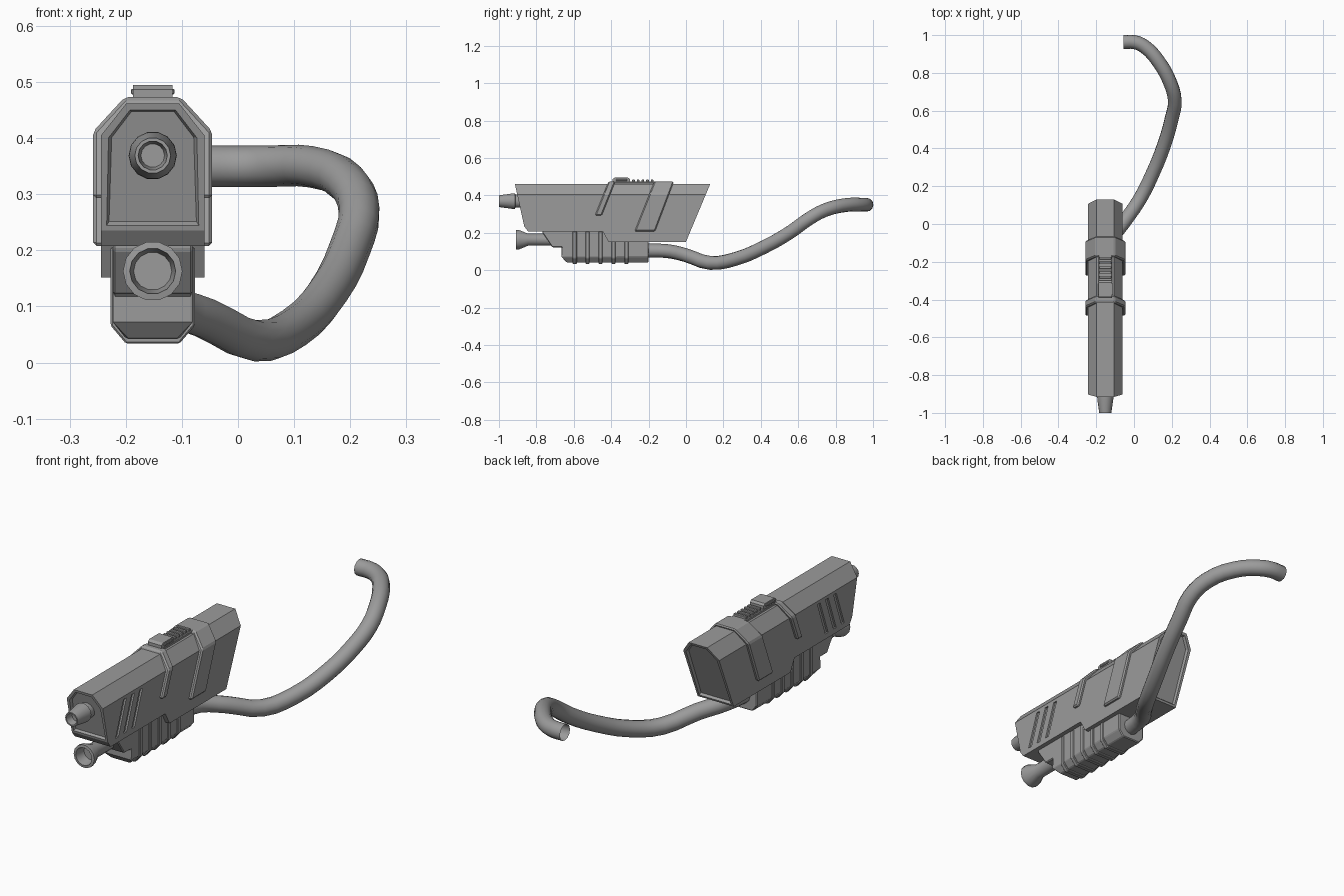
import bpy, bmesh, math
from mathutils import Vector, Matrix

if "Cube" in bpy.data.objects:
    bpy.data.objects.remove(bpy.data.objects["Cube"], do_unlink=True)

CX = -0.152  # centre plane of the housing

grey = bpy.data.materials.new("gunmetal_grey")
grey.use_nodes = True
grey.diffuse_color = (0.33, 0.33, 0.33, 1)
grey.node_tree.nodes["Principled BSDF"].inputs["Base Color"].default_value = (0.33, 0.33, 0.33, 1)


def activate(ob):
    bpy.ops.object.select_all(action="DESELECT")
    ob.select_set(True)
    bpy.context.view_layer.objects.active = ob


def finish(name, bm, bevel=0.0, smooth=False):
    bmesh.ops.recalc_face_normals(bm, faces=bm.faces)
    me = bpy.data.meshes.new(name)
    bm.to_mesh(me)
    bm.free()
    me.materials.append(grey)
    ob = bpy.data.objects.new(name, me)
    bpy.context.collection.objects.link(ob)
    activate(ob)
    if bevel:
        mod = ob.modifiers.new("bevel", "BEVEL")
        mod.width = bevel
        mod.segments = 1
        mod.limit_method = "ANGLE"
        bpy.ops.object.modifier_apply(modifier=mod.name)
    if smooth:
        bpy.ops.object.shade_smooth_by_angle(angle=math.radians(35))
    return ob


def prism(pts, x0, x1):
    """Extrude a side outline (y, z) between two x offsets from the centre plane."""
    bm = bmesh.new()
    face = bm.faces.new([bm.verts.new((CX + x0, y, z)) for y, z in pts])
    new = bmesh.ops.extrude_face_region(bm, geom=[face])["geom"]
    verts = [v for v in new if isinstance(v, bmesh.types.BMVert)]
    bmesh.ops.translate(bm, vec=(x1 - x0, 0, 0), verts=verts)
    bmesh.ops.recalc_face_normals(bm, faces=bm.faces)
    return bm


def chamfer(bm, xa, za, xb, zb):
    """Slice both long corners along the line (xa, za)-(xb, zb)."""
    for s in (-1, 1):
        no = Vector((s * abs(zb - za), 0, math.copysign(abs(xa - xb), zb - za)))
        bmesh.ops.bisect_plane(bm, geom=bm.verts[:] + bm.edges[:] + bm.faces[:],
                               plane_co=(CX + s * xa, 0, za), plane_no=no, clear_outer=True)
        bmesh.ops.holes_fill(bm, edges=[e for e in bm.edges if e.is_boundary])
    bmesh.ops.recalc_face_normals(bm, faces=bm.faces)


def box(name, y0, y1, z0, z1, half, bevel=0.0):
    return finish(name, prism([(y0, z0), (y1, z0), (y1, z1), (y0, z1)], -half, half), bevel)


def lathe(name, profile, z, steps=14):
    """Turn (radius, y) points around a lengthwise axis."""
    bm = bmesh.new()
    vs = [bm.verts.new((CX + r, y, z)) for r, y in profile]
    es = [bm.edges.new(p) for p in zip(vs, vs[1:])]
    bmesh.ops.spin(bm, geom=vs + es, cent=(CX, 0, z), axis=(0, 1, 0),
                   angle=math.tau, steps=steps)
    bmesh.ops.remove_doubles(bm, verts=bm.verts, dist=0.0005)
    return finish(name, bm, smooth=True)


# Main housing with recessed end panels
bm = prism([(-0.915, 0.462), (0.13, 0.462), (0.0, 0.152), (-0.415, 0.152),
            (-0.445, 0.208), (-0.845, 0.208), (-0.865, 0.235)], -0.092, 0.092)
chamfer(bm, 0.092, 0.405, 0.047, 0.462)
for s in (-1, 1):
    ends = [f for f in bm.faces if f.normal.y * s > 0.8 and f.calc_area() > 0.03]
    bmesh.ops.inset_region(bm, faces=ends, thickness=0.014, depth=0)
    bmesh.ops.inset_region(bm, faces=ends, thickness=0.006, depth=-0.012)
housing = finish("housing", bm)

# Slanted grooves cut in both sides
for side in (-1, 1):
    for i in range(3):
        y = -0.808 + i * 0.059
        pts = [(y, 0.232), (y + 0.02, 0.232), (y + 0.078, 0.39), (y + 0.058, 0.39)]
        cutter = finish("groove_cutter", prism(pts, side * 0.084, side * 0.13))
        cutter.hide_render = True
        activate(housing)
        mod = housing.modifiers.new("groove", "BOOLEAN")
        mod.operation = "DIFFERENCE"
        mod.solver = "EXACT"
        mod.object = cutter
        bpy.ops.object.modifier_apply(modifier=mod.name)
        bpy.data.objects.remove(cutter, do_unlink=True)

# Raised bands wrapped over the housing
for name, pts in (
    ("front_band", [(-0.415, 0.473), (-0.378, 0.473), (-0.45, 0.293), (-0.487, 0.293)]),
    ("rear_band", [(-0.17, 0.473), (-0.065, 0.473), (-0.165, 0.208), (-0.275, 0.208)]),
):
    bm = prism(pts, -0.106, 0.106)
    chamfer(bm, 0.106, 0.412, 0.05, 0.473)
    finish(name, bm, 0.006)

# Top rail, sight block and grip ridges
box("top_rail", -0.39, -0.15, 0.45, 0.473, 0.036, 0.003)
block = [(-0.392, 0.465), (-0.392, 0.487), (-0.38, 0.495), (-0.31, 0.495), (-0.3, 0.487), (-0.3, 0.465)]
finish("sight_block", prism(block, -0.035, 0.035))
box("sight_block_flange", -0.375, -0.315, 0.478, 0.488, 0.039, 0.002)
for i in range(5):
    y = -0.288 + i * 0.025
    box("top_ridge", y, y + 0.014, 0.465, 0.484, 0.032, 0.002)

# Lower grip with raised ribs
bm = prism([(-0.768, 0.212), (-0.768, 0.2), (-0.715, 0.122), (-0.665, 0.122), (-0.665, 0.072),
            (-0.64, 0.042), (-0.2, 0.042), (-0.2, 0.212)], -0.071, 0.071)
chamfer(bm, 0.071, 0.072, 0.047, 0.042)
finish("lower_grip", bm, 0.004)
for i in range(5):
    y = -0.606 + i * 0.069
    bm = prism([(y, 0.034), (y + 0.022, 0.034), (y + 0.022, 0.206), (y, 0.206)], -0.075, 0.075)
    chamfer(bm, 0.075, 0.066, 0.048, 0.034)
    finish("grip_rib", bm, 0.003)

# Upper nozzle and flared lower nozzle, both hollow at the mouth
lathe("upper_nozzle", [(0, -0.87), (0.036, -0.87), (0.036, -0.912), (0.043, -0.915),
                       (0.042, -0.93), (0.032, -1.0), (0.026, -1.0), (0.021, -0.965),
                       (0, -0.965)], 0.369)
lathe("lower_nozzle", [(0, -0.7), (0.033, -0.7), (0.033, -0.845), (0.053, -0.892),
                       (0.053, -0.908), (0.041, -0.91), (0.034, -0.86), (0, -0.86)], 0.163)

# Trailing hose, open at its far end
path = [(-0.152, -0.22, 0.105), (-0.13, -0.1, 0.102), (-0.06, 0.0, 0.08), (0.03, 0.13, 0.039),
        (0.1, 0.27, 0.062), (0.16, 0.42, 0.125), (0.2, 0.56, 0.205), (0.216, 0.65, 0.27),
        (0.195, 0.74, 0.32), (0.13, 0.86, 0.349), (0.055, 0.94, 0.35), (0.0, 0.963, 0.35),
        (-0.055, 0.963, 0.35)]
curve = bpy.data.curves.new("hose", "CURVE")
curve.dimensions = "3D"
curve.bevel_depth = 0.037
curve.bevel_resolution = 4
curve.resolution_u = 3
spline = curve.splines.new("BEZIER")
spline.bezier_points.add(len(path) - 1)
for point, co in zip(spline.bezier_points, path):
    point.co = co
    point.handle_left_type = point.handle_right_type = "AUTO"
curve.materials.append(grey)
hose = bpy.data.objects.new("hose", curve)
bpy.context.collection.objects.link(hose)
activate(hose)
bpy.ops.object.convert(target="MESH")
bpy.ops.object.shade_smooth_by_angle(angle=math.radians(40))
